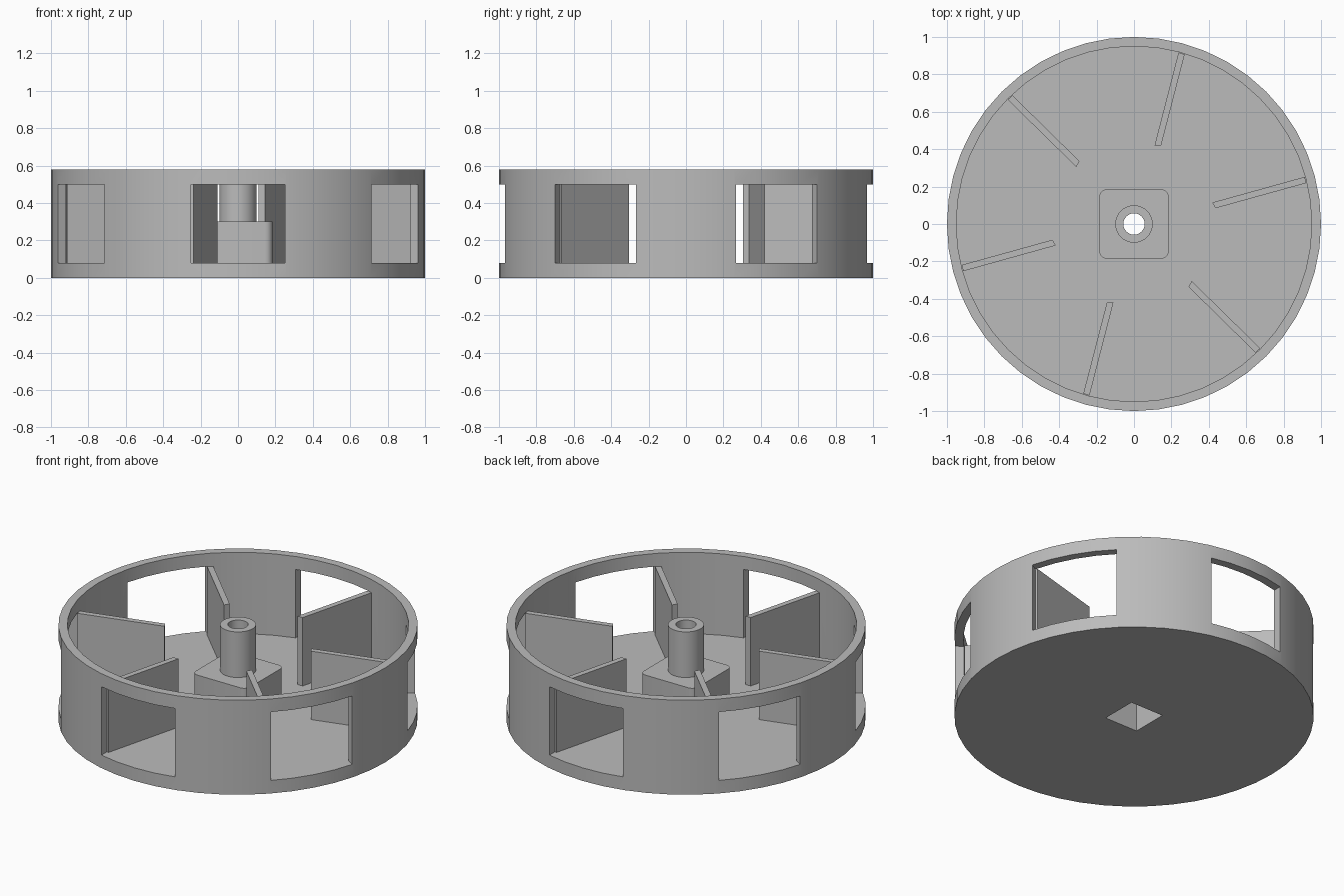
import bpy
import bmesh
from math import cos, sin, pi
from mathutils import Matrix

cube = bpy.data.objects.get("Cube")
if cube:
    bpy.data.objects.remove(cube, do_unlink=True)

grey = bpy.data.materials.new("plain_grey")
grey.use_nodes = True
COLOUR = (0.5, 0.5, 0.5, 1)
grey.diffuse_color = COLOUR
grey.node_tree.nodes["Principled BSDF"].inputs["Base Color"].default_value = COLOUR

FLOOR, BLADE_TOP, RIM_TOP = 0.08, 0.5, 0.58
BOSS_TOP, POCKET_TOP = 0.3, 0.22
BORE = 0.057


def finish(name, bm):
    bmesh.ops.recalc_face_normals(bm, faces=bm.faces)
    mesh = bpy.data.meshes.new(name)
    bm.to_mesh(mesh)
    bm.free()
    mesh.materials.append(grey)
    obj = bpy.data.objects.new(name, mesh)
    bpy.context.collection.objects.link(obj)
    return obj


def lathe(name, profile, segments, hollow=False):
    """Turn (radius, height) points about z; hollow closes the loop, else ends are capped."""
    bm = bmesh.new()
    rings = [[bm.verts.new((r * cos(2 * pi * i / segments), r * sin(2 * pi * i / segments), z))
              for i in range(segments)] for r, z in profile]
    pairs = list(zip(rings, rings[1:]))
    if hollow:
        pairs.append((rings[-1], rings[0]))
    else:
        bm.faces.new(rings[0])
        bm.faces.new(rings[-1])
    for a, b in pairs:
        for i in range(segments):
            j = (i + 1) % segments
            bm.faces.new((a[i], a[j], b[j], b[i]))
    return finish(name, bm)


def prism(name, outline, z0, z1, turn=0):
    """Extrude a flat outline upwards and turn it about z."""
    bm = bmesh.new()
    face = bm.faces.new([bm.verts.new((x, y, z0)) for x, y in outline])
    top = bmesh.ops.extrude_face_region(bm, geom=[face])["geom"]
    bmesh.ops.translate(bm, vec=(0, 0, z1 - z0),
                        verts=[v for v in top if isinstance(v, bmesh.types.BMVert)])
    bmesh.ops.rotate(bm, verts=bm.verts, matrix=Matrix.Rotation(turn, 3, 'Z'))
    return finish(name, bm)


def rect(x0, x1, y0, y1):
    return [(x0, y0), (x1, y0), (x1, y1), (x0, y1)]


def activate(obj):
    bpy.ops.object.select_all(action='DESELECT')
    obj.select_set(True)
    bpy.context.view_layer.objects.active = obj


def cut(obj, cutter):
    mod = obj.modifiers.new("cut", 'BOOLEAN')
    mod.operation, mod.solver, mod.object = 'DIFFERENCE', 'EXACT', cutter
    activate(obj)
    bpy.ops.object.modifier_apply(modifier=mod.name)
    bpy.data.objects.remove(cutter, do_unlink=True)


def smooth(obj):
    activate(obj)
    bpy.ops.object.shade_smooth_by_angle(angle=pi / 7)


def pocket():
    return prism("pocket_cutter", rect(-0.112, 0.112, -0.112, 0.112), -0.1, POCKET_TOP)


# Drum: floor and rim wall in one piece
drum = lathe("drum", [(1, 0), (1, RIM_TOP), (0.95, RIM_TOP), (0.95, FLOOR)], 48)
cut(drum, pocket())

# Six windows in the wall, each with a slanted blade beside it
blade = [(0.11, 0.42), (0.145, 0.42), (0.271, 0.907), (0.238, 0.917)]
for k in range(6):
    turn = k * pi / 3
    cut(drum, prism("window_cutter", rect(-0.25, 0.25, 0.8, 1.1), FLOOR, BLADE_TOP, turn))
    prism(f"blade_{k + 1}", blade, FLOOR, BLADE_TOP, turn)
smooth(drum)

# Square boss with rounded corners, hollow below and bored through
boss = prism("boss", rect(-0.185, 0.185, -0.185, 0.185), FLOOR, BOSS_TOP)
bm = bmesh.new()
bm.from_mesh(boss.data)
uprights = [e for e in bm.edges if abs(e.verts[0].co.z - e.verts[1].co.z) > 0.1]
bmesh.ops.bevel(bm, geom=uprights, offset=0.04, segments=5, profile=0.5, affect='EDGES')
bm.to_mesh(boss.data)
bm.free()
cut(boss, pocket())
cut(boss, lathe("bore_cutter", [(BORE, 0), (BORE, 0.5)], 32))
smooth(boss)

# Shaft tube on the boss
shaft = lathe("shaft", [(0.1, BOSS_TOP), (0.1, RIM_TOP), (BORE, RIM_TOP), (BORE, BOSS_TOP)],
              32, hollow=True)
smooth(shaft)
